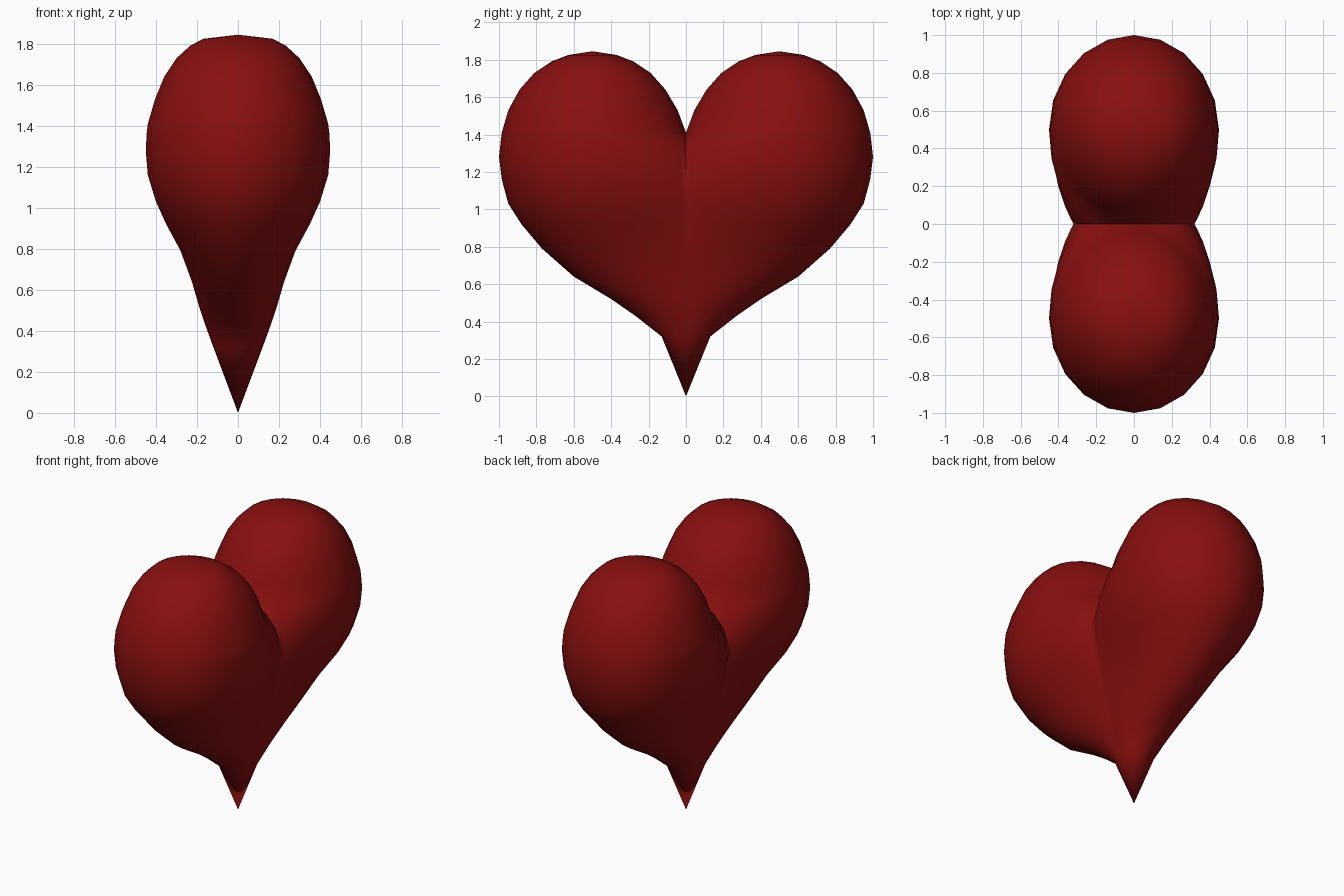
import bpy, bmesh
from math import sin, cos, pi, sqrt

if "Cube" in bpy.data.objects:
    bpy.data.objects.remove(bpy.data.objects["Cube"])

# Horizontal slices of one lobe:
# z, inner y, widest y, outer y, half width, half width on the centre seam
LEVELS = [
    (1.845, .50, .50, .50, .00, .00),
    (1.825, .37, .50, .63, .17, .00),
    (1.79, .28, .50, .72, .235, .00),
    (1.73, .19, .50, .81, .30, .00),
    (1.64, .11, .50, .89, .36, .00),
    (1.53, .045, .50, .95, .405, .00),
    (1.41, .00, .50, .985, .44, .00),
    (1.37, .00, .50, .99, .445, .20),
    (1.28, .00, .50, 1.0, .45, .28),
    (1.16, .00, .50, .985, .44, .32),
    (1.03, .00, .49, .95, .40, .31),
    (.92, .00, .45, .88, .35, .285),
    (.79, .00, .34, .77, .28, .26),
    (.64, .00, .20, .60, .225, .22),
    (.52, .00, .10, .40, .19, .185),
    (.43, .00, .04, .27, .16, .16),
    (.32, .00, .00, .13, .12, .12),
    (.00, .00, .00, .00, .00, .00),
]
N = 5  # steps per quarter


def section(z, yi, yc, yo, w, w0):
    """Ellipse around the lobe, cut off at the centre seam."""
    k = sqrt(1 - (w0 / w) ** 2) if w else 0
    half = []
    for i in range(N + 1):
        t = i / N * pi / 2
        half.append((w * sin(t), yc + (yo - yc) * cos(t)))
    for i in range(1, N + 1):
        s = sin(i / N * pi / 2)
        half.append((w * sqrt(max(0, 1 - (k * s) ** 2)), yc - (yc - yi) * s))
    left = [(-x, y) for x, y in reversed(half)]
    return [(x, y, z) for x, y in left + half[1:]]


# Two mirrored lobes, welded along the seam
bm = bmesh.new()
for side in (1, -1):
    rings = [[bm.verts.new((x, side * y, z)) for x, y, z in section(*lv)]
             for lv in LEVELS]
    for a, b in zip(rings, rings[1:]):
        for i in range(len(a) - 1):
            bm.faces.new((a[i], a[i + 1], b[i + 1], b[i]))
bmesh.ops.remove_doubles(bm, verts=bm.verts[:], dist=0.0005)
bmesh.ops.dissolve_degenerate(bm, edges=bm.edges[:], dist=0.0005)
bmesh.ops.recalc_face_normals(bm, faces=bm.faces[:])

mesh = bpy.data.meshes.new("heart")
bm.to_mesh(mesh)
bm.free()
heart = bpy.data.objects.new("heart", mesh)
bpy.context.collection.objects.link(heart)

red = bpy.data.materials.new("deep_red")
red.diffuse_color = (0.25, 0.005, 0.005, 1)
red.use_nodes = True
red.node_tree.nodes["Principled BSDF"].inputs["Base Color"].default_value = red.diffuse_color
mesh.materials.append(red)

bpy.context.view_layer.objects.active = heart
heart.select_set(True)
bpy.ops.object.shade_smooth_by_angle(angle=1.0)
